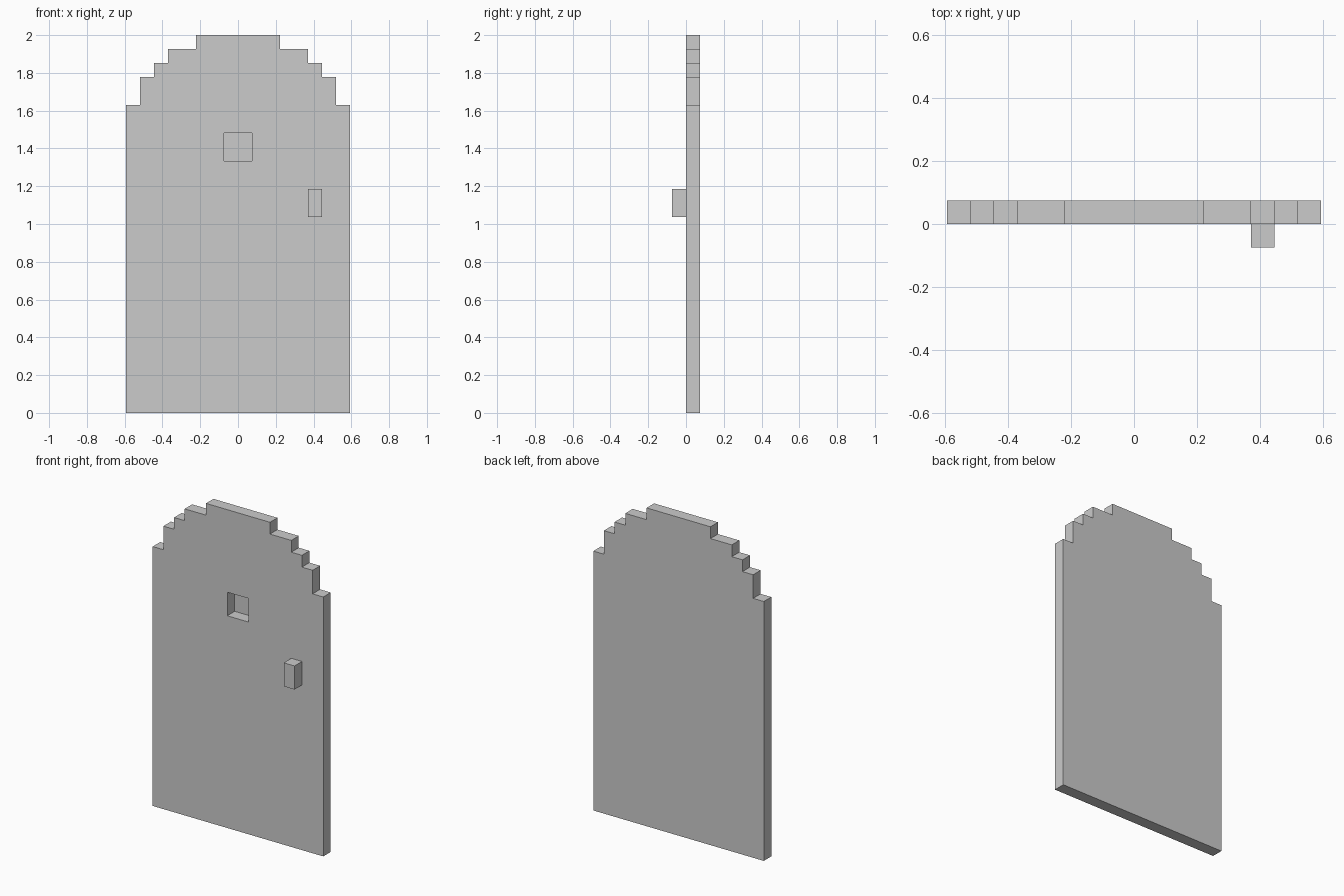
import bpy, bmesh

if "Cube" in bpy.data.objects:
    bpy.data.objects.remove(bpy.data.objects["Cube"])

U = 2 / 27  # one block of the stepped grid


def finish(name, bm):
    bmesh.ops.recalc_face_normals(bm, faces=bm.faces)
    mesh = bpy.data.meshes.new(name)
    bm.to_mesh(mesh)
    bm.free()
    obj = bpy.data.objects.new(name, mesh)
    bpy.context.collection.objects.link(obj)
    return obj


def box(name, x, y, z):
    """Box from (min, max) ranges, in blocks."""
    bm = bmesh.new()
    bmesh.ops.create_cube(bm, size=1)
    for v in bm.verts:
        v.co = [U * ((a + b) / 2 + c * (b - a)) for c, (a, b) in zip(v.co, (x, y, z))]
    return finish(name, bm)


# Door slab: stepped arch outline (half width, top height), mirrored and extruded
steps = [(8, 22), (7, 24), (6, 25), (5, 26), (3, 27)]
right, low = [], 0
for half, top in steps:
    right += [(half, low), (half, top)]
    low = top
outline = right + [(-x, z) for x, z in reversed(right)]
bm = bmesh.new()
face = bm.faces.new([bm.verts.new((x * U, 0, z * U)) for x, z in outline])
ext = bmesh.ops.extrude_face_region(bm, geom=[face])
bmesh.ops.translate(bm, vec=(0, U, 0),
                    verts=[g for g in ext["geom"] if isinstance(g, bmesh.types.BMVert)])
door = finish("door_slab", bm)

# Window recess: open at the front, closed by a thin skin at the back
cutter = box("window_cutter", (-1, 1), (-1, 0.99), (18, 20))
cutter.hide_render = True
cutter.hide_set(True)
cut = door.modifiers.new("window_recess", "BOOLEAN")
cut.operation = "DIFFERENCE"
cut.solver = "EXACT"
cut.object = cutter

# Handle block on the front
box("handle", (5, 6), (-1, 0), (14, 16))
